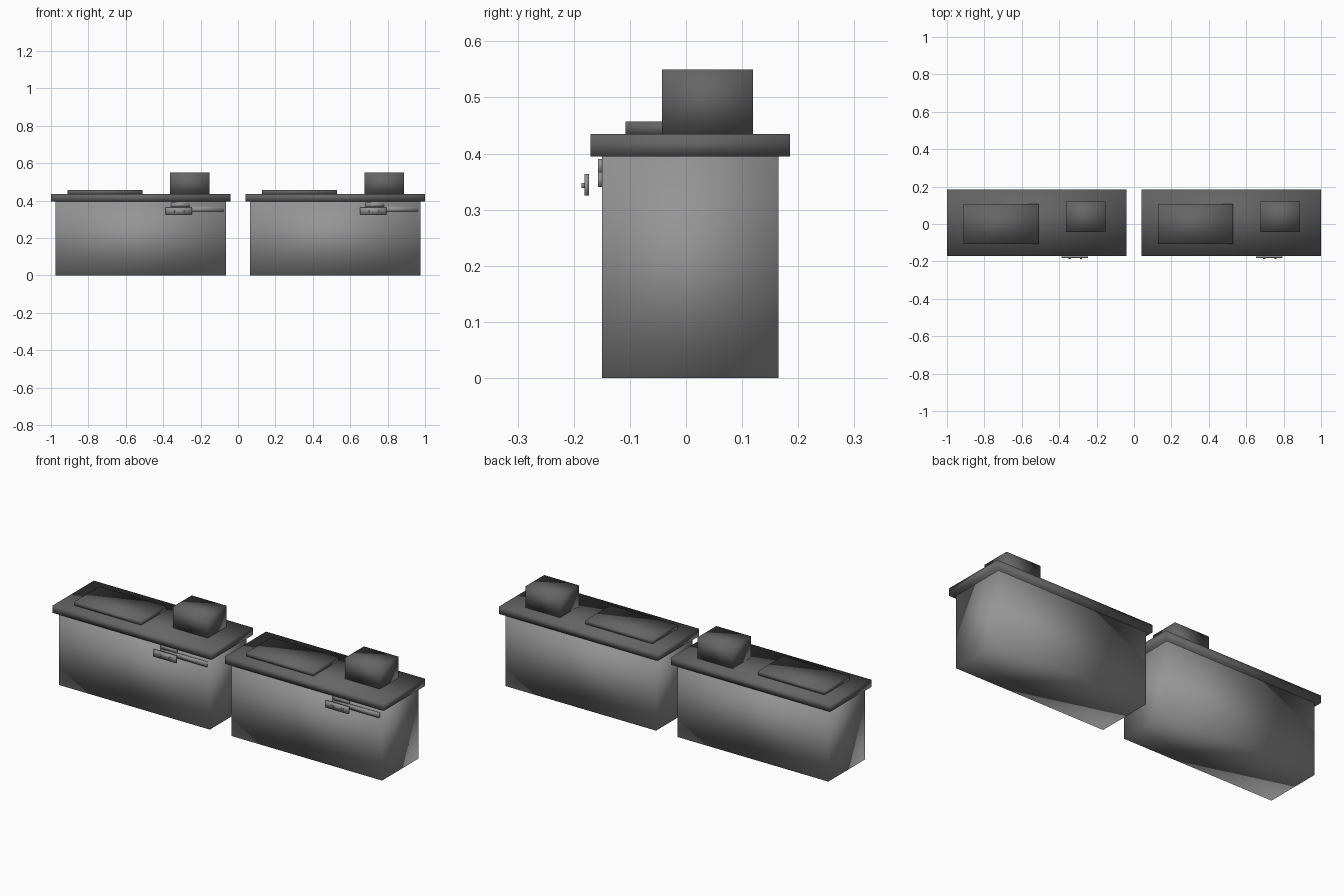
import bpy
import bmesh
from mathutils import Vector

cube = bpy.data.objects.get("Cube")
if cube:
    bpy.data.objects.remove(cube, do_unlink=True)


def material(name, value):
    m = bpy.data.materials.new(name)
    m.use_nodes = True
    colour = (value, value, value, 1)
    m.diffuse_color = colour
    m.node_tree.nodes["Principled BSDF"].inputs["Base Color"].default_value = colour
    return m


BODY = material("mid grey", 0.30)
TOP = material("dark grey", 0.13)


def box(name, x, y, z, mat):
    """Soft-shaded box spanning the given x, y and z ranges."""
    low, high = Vector((x[0], y[0], z[0])), Vector((x[1], y[1], z[1]))
    bm = bmesh.new()
    bmesh.ops.create_cube(bm, size=1)
    for v in bm.verts:
        v.co = (low + high) / 2 + v.co * (high - low)
    for f in bm.faces:
        f.smooth = True
    mesh = bpy.data.meshes.new(name)
    bm.to_mesh(mesh)
    bm.free()
    mesh.materials.append(mat)
    ob = bpy.data.objects.new(name, mesh)
    bpy.context.collection.objects.link(ob)


def counter(side, x0):
    """One complete counter whose worktop starts at x0."""
    def part(name, x, y, z, mat):
        box(side + "_" + name, (x0 + x[0], x0 + x[1]), y, z, mat)

    # Cabinet and overhanging worktop
    part("cabinet", (0.025, 0.935), (-0.15, 0.165), (0, 0.397), BODY)
    part("worktop", (0, 0.96), (-0.17, 0.185), (0.395, 0.435), TOP)
    # Raised pad and box on the worktop
    part("pad", (0.088, 0.49), (-0.108, 0.108), (0.433, 0.457), TOP)
    part("top_box", (0.637, 0.847), (-0.043, 0.119), (0.433, 0.55), TOP)
    # Front bracket, long rail and floating grip
    part("bracket", (0.642, 0.74), (-0.157, -0.149), (0.365, 0.39), BODY)
    part("rail", (0.642, 0.922), (-0.157, -0.149), (0.34, 0.367), BODY)
    part("grip", (0.612, 0.754), (-0.181, -0.173), (0.325, 0.364), BODY)
    for i, x in enumerate((0.657, 0.717)):
        part("grip_stud_%d" % i, (x - 0.006, x + 0.006),
             (-0.186, -0.18), (0.339, 0.348), BODY)


counter("right", -1)
counter("left", 0.04)
